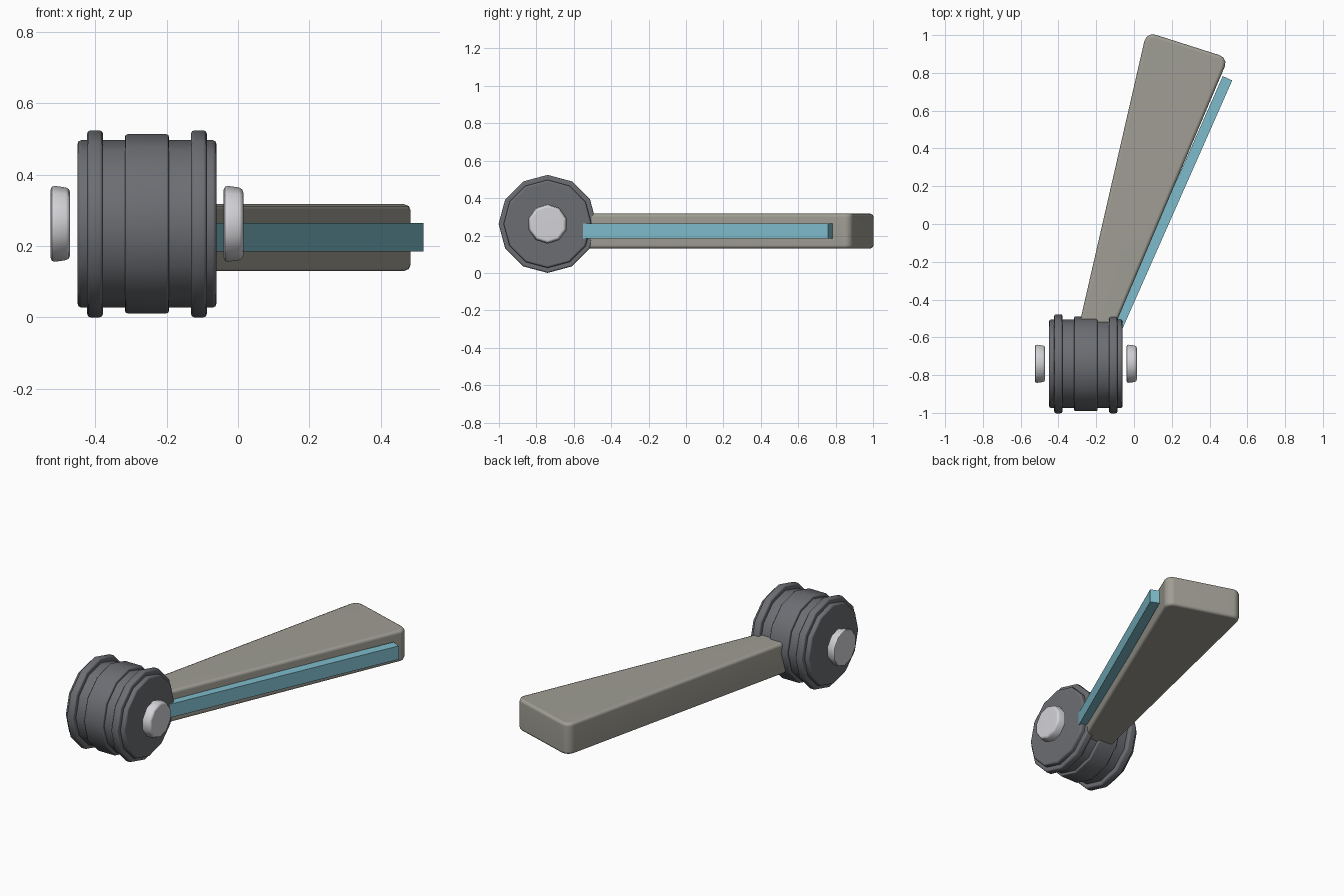
import bpy, bmesh, math
from mathutils import Matrix

cube = bpy.data.objects.get("Cube")
if cube:
    bpy.data.objects.remove(cube, do_unlink=True)


def material(name, color):
    m = bpy.data.materials.new(name)
    m.use_nodes = True
    m.diffuse_color = (*color, 1)
    m.node_tree.nodes["Principled BSDF"].inputs["Base Color"].default_value = (*color, 1)
    return m


DARK = material("dark grey", (0.15, 0.155, 0.17))
SILVER = material("silver", (0.65, 0.65, 0.68))
STONE = material("warm grey", (0.35, 0.34, 0.295))
BLUE = material("light blue", (0.21, 0.50, 0.60))

AXLE_Y, AXLE_Z = -0.74, 0.262


def finish(bm, name, mat, smooth=True):
    bmesh.ops.recalc_face_normals(bm, faces=bm.faces)
    mesh = bpy.data.meshes.new(name)
    bm.to_mesh(mesh)
    bm.free()
    mesh.materials.append(mat)
    ob = bpy.data.objects.new(name, mesh)
    bpy.context.collection.objects.link(ob)
    if smooth:
        bpy.ops.object.select_all(action='DESELECT')
        ob.select_set(True)
        bpy.context.view_layer.objects.active = ob
        bpy.ops.object.shade_smooth_by_angle(angle=math.radians(46))
        ob.modifiers.new("even shading", 'WEIGHTED_NORMAL').keep_sharp = True
    return ob


def round_edges(bm, edges, width, segments=2):
    bmesh.ops.bevel(bm, geom=edges, offset=width, segments=segments,
                    profile=0.5, affect='EDGES', clamp_overlap=True)


def disc(name, x0, x1, r0, r1, sides, width, mat):
    """Rounded drum lying along x, with a corner pointing straight up."""
    bm = bmesh.new()
    turn = Matrix.Rotation(math.pi / 2, 4, 'Y') @ Matrix.Rotation(math.pi / 2, 4, 'Z')
    place = Matrix.Translation(((x0 + x1) / 2, AXLE_Y, AXLE_Z)) @ turn
    bmesh.ops.create_cone(bm, cap_ends=True, segments=sides, radius1=r0, radius2=r1,
                          depth=x1 - x0, matrix=place)
    rims = [e for e in bm.edges if abs(e.verts[0].co.x - e.verts[1].co.x) < 1e-4]
    round_edges(bm, rims, width)
    return finish(bm, name, mat)


def slab(outline, z0, z1):
    """Upright prism over a plan outline."""
    bm = bmesh.new()
    base = bm.faces.new([bm.verts.new((x, y, z0)) for x, y in outline])
    up = bmesh.ops.extrude_face_region(bm, geom=[base])["geom"]
    for v in up:
        if isinstance(v, bmesh.types.BMVert):
            v.co.z = z1
    bmesh.ops.recalc_face_normals(bm, faces=bm.faces)
    return bm


# Wheel drum with its bands
disc("wheel_drum", -0.45, -0.06, 0.235, 0.235, 12, 0.012, DARK)
disc("wheel_middle_band", -0.317, -0.193, 0.251, 0.251, 12, 0.008, DARK)
for side, x in (("outer", -0.423), ("inner", -0.132)):
    disc(side + "_wheel_rim", x, x + 0.045, 0.262, 0.262, 12, 0.010, DARK)

# Hub caps, both tapering the same way
for side, x in (("outer", -0.525), ("inner", -0.04)):
    disc(side + "_hub_cap", x, x + 0.055, 0.108, 0.100, 10, 0.012, SILVER)

# Tapered arm: round its upright corners, then its top and bottom rims
arm = slab([(-0.305, -0.60), (-0.127, -0.60), (0.50, 0.879), (0.066, 1.017)], 0.13, 0.317)
upright = [e for e in arm.edges if abs(e.verts[0].co.z - e.verts[1].co.z) > 0.1]
round_edges(arm, upright, 0.05, 3)
rims = [e for e in arm.edges if abs(e.verts[0].co.z - e.verts[1].co.z) < 1e-4]
round_edges(arm, rims, 0.018)
finish(arm, "arm", STONE)

# Strip along the side of the arm
strip = slab([(-0.06, -0.552), (0.52, 0.76), (0.47, 0.783), (-0.11, -0.529)], 0.185, 0.265)
finish(strip, "side_strip", BLUE, smooth=False)
